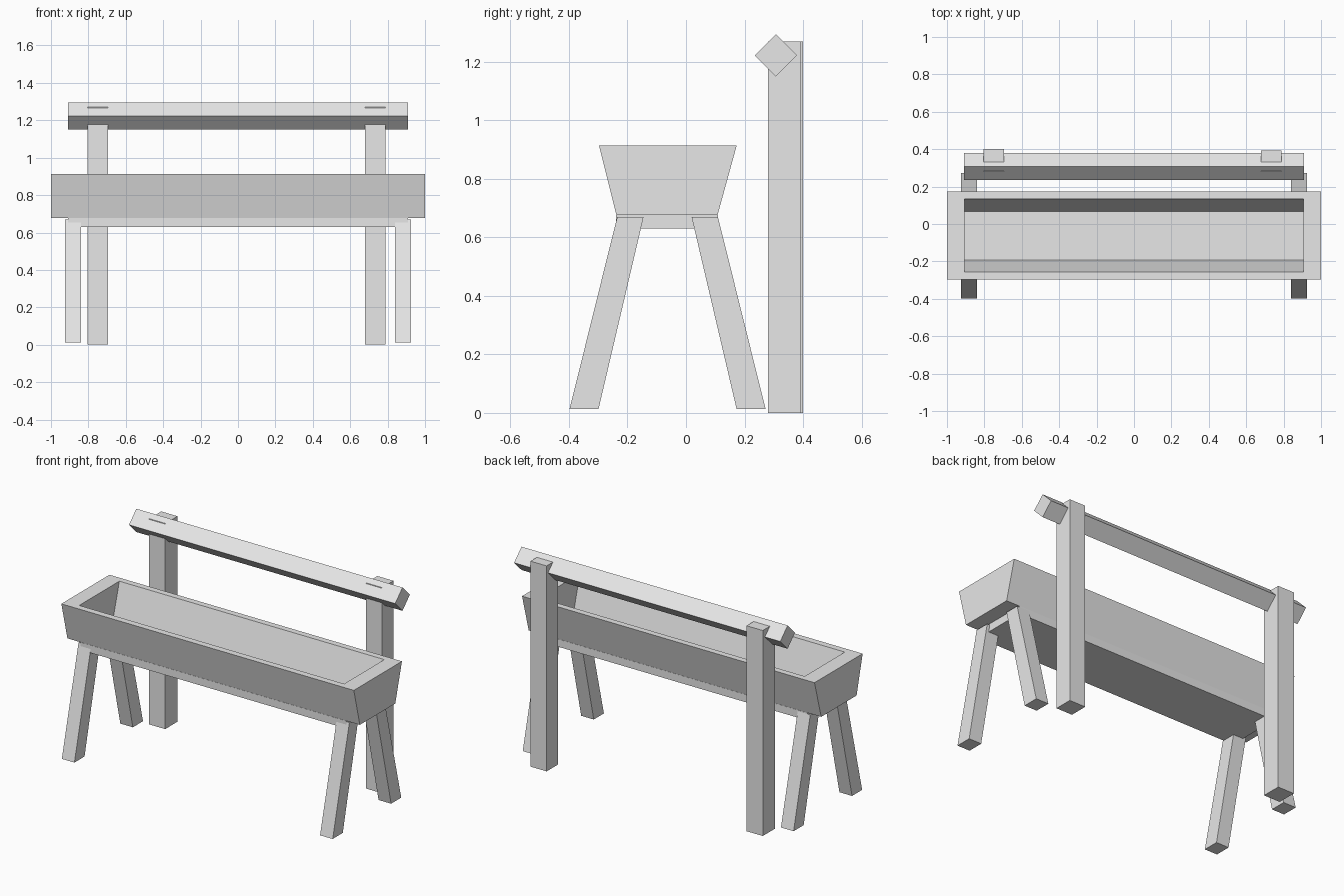
import bpy
import bmesh

default_cube = bpy.data.objects.get("Cube")
if default_cube:
    bpy.data.objects.remove(default_cube, do_unlink=True)

# One plain material
grey = bpy.data.materials.new("plain grey")
grey.use_nodes = True
colour = (0.8, 0.8, 0.8, 1)
grey.diffuse_color = colour
grey.node_tree.nodes["Principled BSDF"].inputs["Base Color"].default_value = colour


def finish(name, bm):
    bmesh.ops.recalc_face_normals(bm, faces=bm.faces)
    mesh = bpy.data.meshes.new(name)
    bm.to_mesh(mesh)
    bm.free()
    mesh.materials.append(grey)
    obj = bpy.data.objects.new(name, mesh)
    bpy.context.collection.objects.link(obj)
    return obj


def lofted(name, rings):
    """Skin a stack of rectangles (half width, y min, y max, z), capping both ends."""
    bm = bmesh.new()
    loops = [[bm.verts.new(p) for p in ((-w, a, z), (w, a, z), (w, b, z), (-w, b, z))]
             for w, a, b, z in rings]
    for low, high in zip(loops, loops[1:]):
        for i in range(4):
            j = (i + 1) % 4
            bm.faces.new((low[i], low[j], high[j], high[i]))
    bm.faces.new(loops[0])
    bm.faces.new(loops[-1])
    return finish(name, bm)


def bar(name, profile, x0, x1):
    """Extrude a (y, z) profile along x."""
    bm = bmesh.new()
    face = bm.faces.new([bm.verts.new((x0, y, z)) for y, z in profile])
    out = bmesh.ops.extrude_face_region(bm, geom=[face])
    moved = [v for v in out["geom"] if isinstance(v, bmesh.types.BMVert)]
    bmesh.ops.translate(bm, verts=moved, vec=(x1 - x0, 0, 0))
    return finish(name, bm)


def rectangle(y0, y1, z0, z1):
    return [(y0, z0), (y1, z0), (y1, z1), (y0, z1)]


# Tapered trough, hollowed from the rim to the floor
lofted("trough", [(1, -0.238, 0.108, 0.677), (1, -0.297, 0.173, 0.913),
                  (0.906, -0.257, 0.135, 0.913), (0.906, -0.192, 0.068, 0.68)])

# Plank under the trough
bar("base_plank", rectangle(-0.239, 0.109, 0.63, 0.677), -0.908, 0.908)

# Four splayed legs, mirrored about the middle of the trough
middle = -0.063
leg = [(-0.335, 0.013), (-0.236, 0.013), (-0.082, 0.67), (-0.172, 0.67)]
for side, sx in (("left", 1), ("right", -1)):
    for end, sy in (("front", 1), ("back", -1)):
        profile = [(middle + sy * y, z) for y, z in leg]
        bar(f"{end}_{side}_leg", profile, sx * 0.84, sx * 0.926)

# Two posts behind the trough
bar("left_post", rectangle(0.28, 0.393, 0, 1.27), 0.678, 0.788)
bar("right_post", rectangle(0.28, 0.4, 0, 1.27), -0.805, -0.694)

# Square rail set on edge across the posts
cy, cz, r = 0.307, 1.222, 0.072
bar("top_rail", [(cy - r, cz), (cy, cz - r), (cy + r, cz), (cy, cz + r)], -0.91, 0.91)
